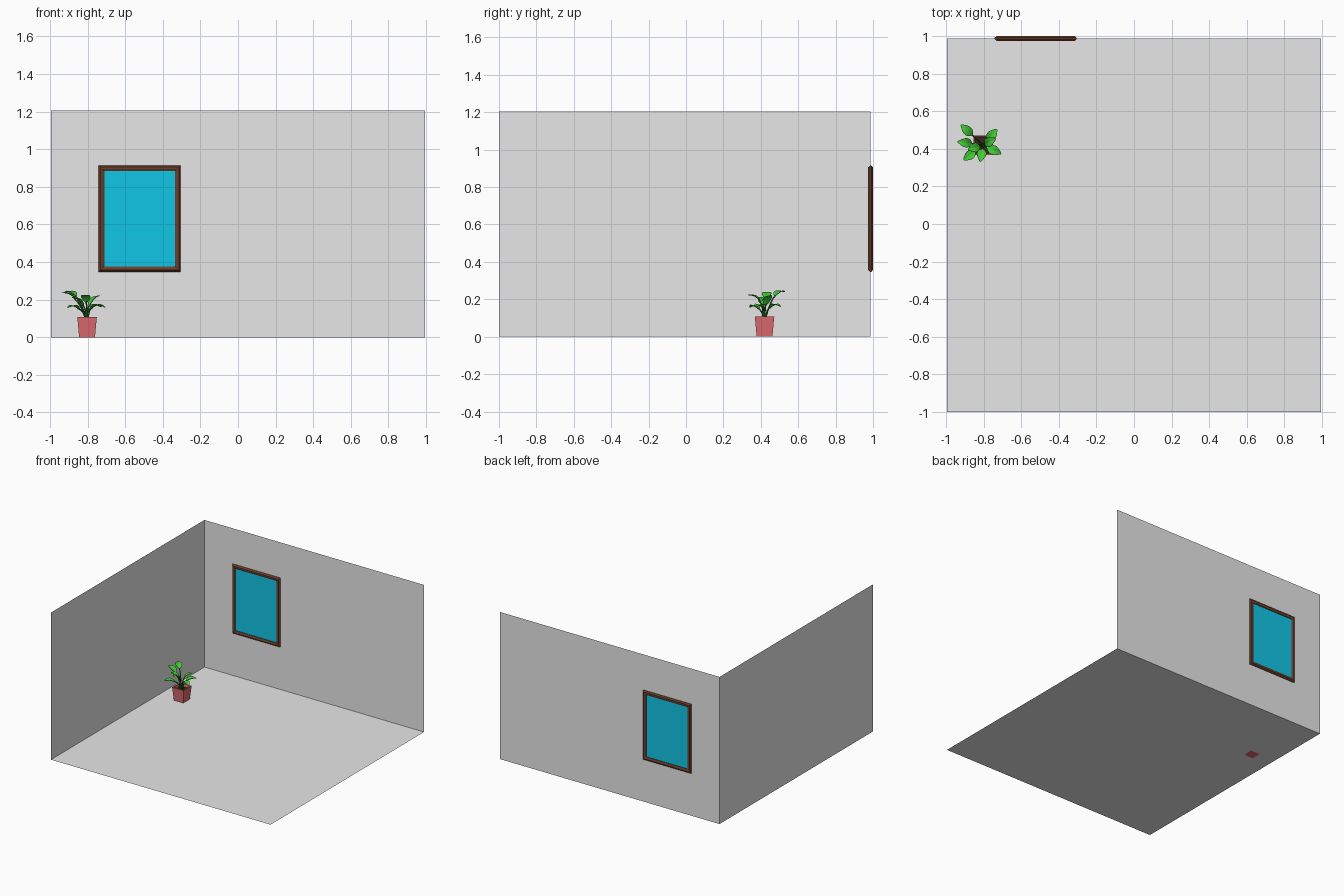
import bpy, bmesh, math
from mathutils import Vector

if "Cube" in bpy.data.objects:
    bpy.data.objects.remove(bpy.data.objects["Cube"], do_unlink=True)


def material(name, r, g, b):
    m = bpy.data.materials.new(name)
    m.use_nodes = True
    m.diffuse_color = (r, g, b, 1)
    m.node_tree.nodes["Principled BSDF"].inputs["Base Color"].default_value = (r, g, b, 1)
    return m


GREY = material("wall grey", 0.8, 0.8, 0.8)
BROWN = material("frame brown", 0.15, 0.05, 0.025)
BLUE = material("glass blue", 0.006, 0.58, 0.82)
CLAY = material("pot clay red", 0.74, 0.15, 0.16)
SOIL = material("soil dark brown", 0.04, 0.02, 0.015)
LEAF = material("leaf green", 0.06, 0.6, 0.04)
STEM = material("stem dark green", 0.02, 0.18, 0.02)


def make(name, verts, faces, mat, normals=False):
    mesh = bpy.data.meshes.new(name)
    mesh.from_pydata([tuple(v) for v in verts], [], faces)
    mesh.materials.append(mat)
    if normals:
        bm = bmesh.new()
        bm.from_mesh(mesh)
        bmesh.ops.recalc_face_normals(bm, faces=bm.faces)
        bm.to_mesh(mesh)
        bm.free()
    ob = bpy.data.objects.new(name, mesh)
    bpy.context.collection.objects.link(ob)
    return ob


def bridge(a, b, n):
    return [(a + i, a + (i + 1) % n, b + (i + 1) % n, b + i) for i in range(n)]


# Room shell: three single sheets
X, FRONT, BACK, TOP = 0.995, -1.0, 0.987, 1.205
QUAD = [(0, 1, 2, 3)]
make("floor", [(-X, FRONT, 0), (X, FRONT, 0), (X, BACK, 0), (-X, BACK, 0)], QUAD, GREY)
make("back_wall", [(-X, BACK, 0), (X, BACK, 0), (X, BACK, TOP), (-X, BACK, TOP)], QUAD, GREY)
make("side_wall", [(-X, FRONT, 0), (-X, BACK, 0), (-X, BACK, TOP), (-X, FRONT, TOP)], QUAD, GREY)

# Window frame: a bevelled profile swept round a rectangle with mitred corners
WX, WZ, HW, HH = -0.523, 0.631, 0.188, 0.254
profile = [(0, 0.009), (0, -0.009), (0.01, -0.014), (0.02, -0.014),
           (0.03, -0.002), (0.03, 0.004), (0.02, 0.013), (0.01, 0.013)]
verts, faces = [], []
n = len(profile)
for sx, sz in ((-1, -1), (1, -1), (1, 1), (-1, 1)):
    verts += [(WX + sx * (HW + d), BACK + y, WZ + sz * (HH + d)) for d, y in profile]
for c in range(4):
    faces += bridge(c * n, (c + 1) % 4 * n, n)
make("window_frame", verts, faces, BROWN, True)

# Glass pane, slightly proud of the wall on both sides
bpy.ops.mesh.primitive_cube_add(size=1, location=(WX, BACK, WZ))
pane = bpy.context.object
pane.name = "window_glass"
pane.scale = (2 * HW + 0.004, 0.008, 2 * HH + 0.004)
pane.data.materials.append(BLUE)

# Square tapered pot with a hollow rim
PX, PY = -0.803, 0.42


def square(half, z):
    return [(PX + sx * half, PY + sy * half, z) for sx, sy in ((-1, -1), (1, -1), (1, 1), (-1, 1))]


verts = square(0.042, 0) + square(0.052, 0.108) + square(0.045, 0.108) + square(0.042, 0.085)
faces = [(3, 2, 1, 0)] + bridge(0, 4, 4) + bridge(4, 8, 4) + bridge(8, 12, 4) + [(12, 13, 14, 15)]
make("pot", verts, faces, CLAY, True)
make("soil", square(0.0425, 0.088), QUAD, SOIL)


# Leaf blade: pointed oval with a creased midrib, rising along its direction
def leaf(index, centre, pitch, length, width):
    centre = Vector(centre)
    out = Vector((centre.x - PX, centre.y - PY, 0)).normalized()
    side = Vector((-out.y, out.x, 0))
    along = out * math.cos(pitch) + Vector((0, 0, math.sin(pitch)))
    up = along.cross(side)
    base = centre - along * length / 2
    steps = 6
    verts, faces = [], []
    for i in range(steps + 1):
        t = i / steps
        w = width / 2 * max(0.06, math.sin(math.pi * t ** 0.85)) ** 0.75
        mid = base + along * length * t + up * 0.012 * math.sin(math.pi * t)
        verts += [mid - side * w + up * w * 0.2, mid, mid + side * w + up * w * 0.2]
    for i in range(steps):
        a = 3 * i
        faces += [(a, a + 3, a + 4, a + 1), (a + 1, a + 4, a + 5, a + 2)]
    ob = make(f"leaf_{index}", verts, faces, LEAF)
    thick = ob.modifiers.new("thickness", "SOLIDIFY")
    thick.thickness = 0.003

    # Curved stem from the soil to the leaf base
    curve = bpy.data.curves.new(f"stem_{index}", "CURVE")
    curve.dimensions = "3D"
    curve.bevel_depth = 0.004
    curve.bevel_resolution = 1
    curve.resolution_u = 5
    root = Vector((PX, PY, 0.085)) + out * 0.008
    tip = base + along * 0.012
    spline = curve.splines.new("BEZIER")
    spline.bezier_points.add(1)
    for point, co, way in zip(spline.bezier_points, (root, tip), (Vector((0, 0, 1)), along)):
        point.co = co
        point.handle_left = co - way * 0.03
        point.handle_right = co + way * 0.03
    curve.materials.append(STEM)
    stem = bpy.data.objects.new(f"stem_{index}", curve)
    bpy.context.collection.objects.link(stem)


# Leaf centre, pitch in degrees, length
leaves = [
    ((-0.89, 0.50, 0.23), 15, 0.085),
    ((-0.90, 0.433, 0.22), 25, 0.085),
    ((-0.875, 0.365, 0.155), 5, 0.08),
    ((-0.812, 0.365, 0.205), 30, 0.08),
    ((-0.745, 0.392, 0.16), 0, 0.085),
    ((-0.755, 0.475, 0.16), 5, 0.08),
    ((-0.765, 0.44, 0.195), 40, 0.085),
    ((-0.852, 0.405, 0.19), 35, 0.08),
]
for i, (centre, pitch, length) in enumerate(leaves, 1):
    leaf(i, centre, math.radians(pitch), length, 0.05)
